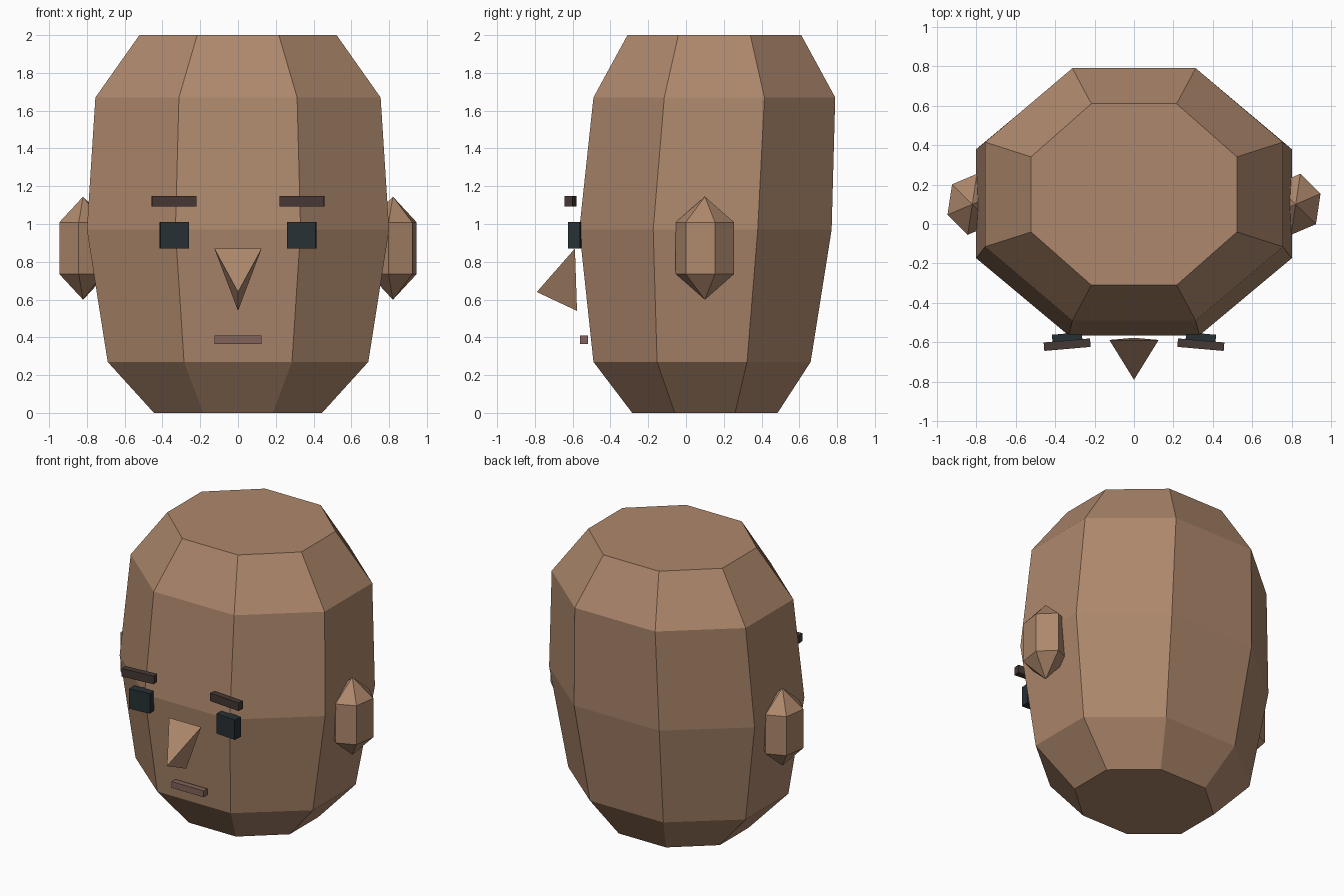
import bpy, bmesh
from math import radians, sin, cos, tan

if "Cube" in bpy.data.objects:
    bpy.data.objects.remove(bpy.data.objects["Cube"])


def material(name, rgb):
    m = bpy.data.materials.new(name)
    m.diffuse_color = (*rgb, 1)
    m.use_nodes = True
    m.node_tree.nodes["Principled BSDF"].inputs["Base Color"].default_value = m.diffuse_color
    return m


SKIN = material("skin", (0.42, 0.245, 0.15))
HAIR = material("brow_brown", (0.06, 0.04, 0.034))
DARK = material("eye_dark", (0.02, 0.03, 0.035))
LIP = material("lip", (0.22, 0.125, 0.10))


def finish(name, bm, mat):
    bmesh.ops.recalc_face_normals(bm, faces=bm.faces)
    mesh = bpy.data.meshes.new(name)
    bm.to_mesh(mesh)
    bm.free()
    mesh.materials.append(mat)
    ob = bpy.data.objects.new(name, mesh)
    bpy.context.collection.objects.link(ob)
    return ob


def loft(bm, rings):
    """Join equal rings of vertices with quads."""
    for a, b in zip(rings, rings[1:]):
        for i in range(len(a)):
            j = (i + 1) % len(a)
            bm.faces.new((a[i], a[j], b[j], b[i]))


def box(name, size, loc, mat, turn=0):
    bm = bmesh.new()
    bmesh.ops.create_cube(bm, size=1)
    bmesh.ops.scale(bm, vec=size, verts=bm.verts)
    ob = finish(name, bm, mat)
    ob.location = loc
    ob.rotation_euler.z = radians(turn)
    return ob


# Head: stacked octagons (z, centre y, half width, half depth)
bm = bmesh.new()
rings = []
for z, cy, hx, hy in [(0, 0.10, 0.445, 0.385), (0.27, 0.085, 0.69, 0.575),
                      (0.97, 0.103, 0.80, 0.668), (1.67, 0.15, 0.755, 0.64),
                      (2.0, 0.15, 0.522, 0.46)]:
    k = 1 / cos(radians(22.5))
    angles = [radians(22.5 + 45 * i) for i in range(8)]
    rings.append([bm.verts.new((hx * k * cos(a), cy + hy * k * sin(a), z)) for a in angles])
loft(bm, rings)
bm.faces.new(rings[0])
bm.faces.new(rings[-1])
finish("head", bm, SKIN)

# Nose: slanted three-sided pyramid
bm = bmesh.new()
left, right, low, tip = [bm.verts.new(p) for p in
                         [(-0.125, -0.588, 0.87), (0.125, -0.588, 0.87),
                          (0, -0.577, 0.54), (0, -0.79, 0.64)]]
for f in [(left, right, low), (left, right, tip), (right, low, tip), (low, left, tip)]:
    bm.faces.new(f)
finish("nose", bm, SKIN)

# Mouth
box("mouth", (0.25, 0.04, 0.045), (0, -0.54, 0.388), LIP)

for side, s in (("left", -1), ("right", 1)):
    # Eyes and brows, turned slightly
    box(side + "_eye", (0.152, 0.062, 0.14), (s * 0.338, -0.586, 0.94), DARK, -5 * s)
    box(side + "_brow", (0.236, 0.043, 0.057), (s * 0.339, -0.612, 1.121), HAIR, -5 * s)

    # Ears: six-sided gems with pointed ends
    bm = bmesh.new()
    ex, ey, ez = s * 0.82, 0.10, 0.872
    angles = [radians(20 + 60 * i) for i in range(6)]
    rings = [[bm.verts.new((ex + 0.134 * cos(a), ey + 0.157 * sin(a), ez + h))
              for a in angles] for h in (-0.137, 0.137)]
    loft(bm, rings)
    for ring, h in zip(rings, (-0.273, 0.273)):
        pole = bm.verts.new((ex, ey, ez + h))
        for i in range(6):
            bm.faces.new((ring[i], ring[(i + 1) % 6], pole))
    finish(side + "_ear", bm, SKIN)
